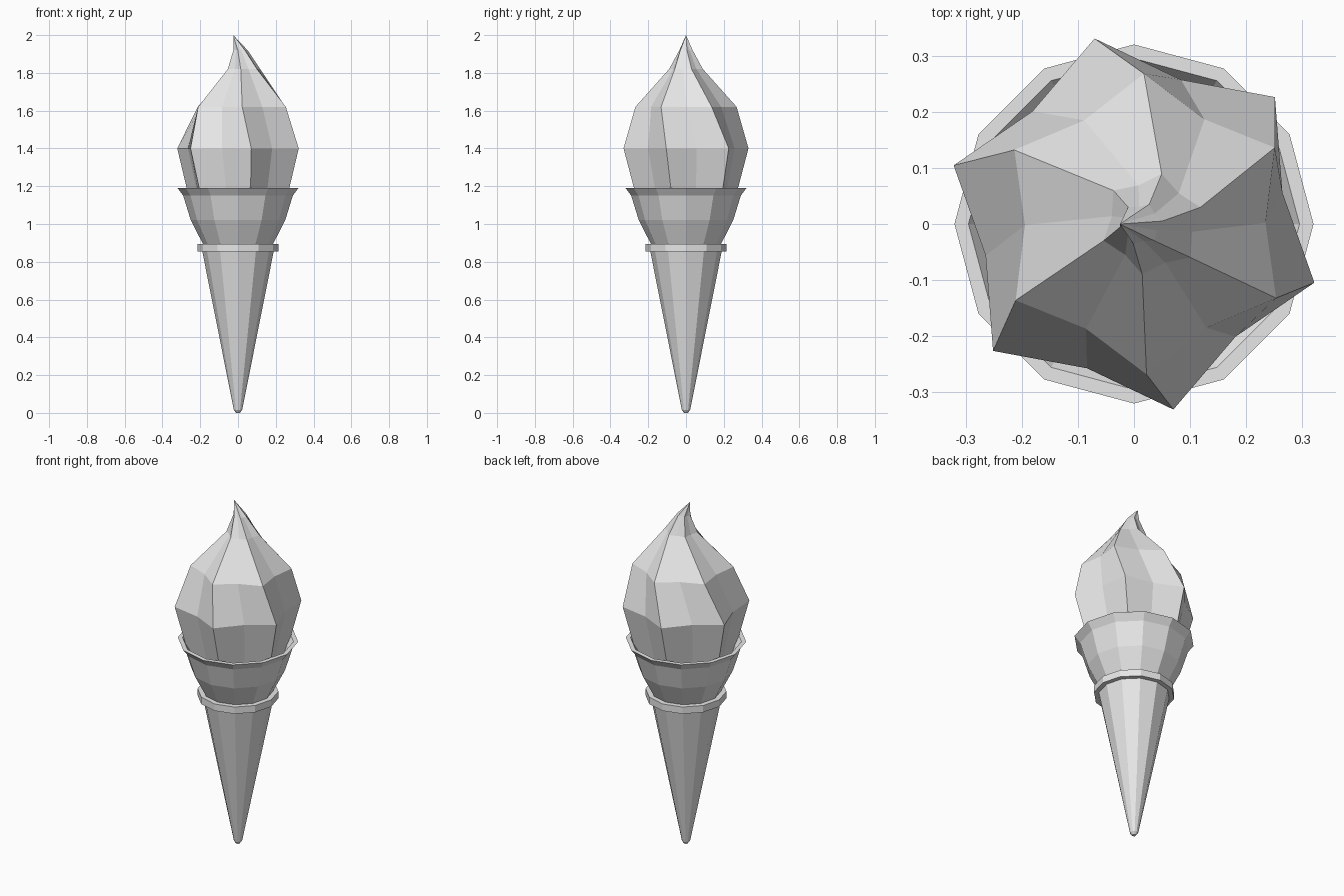
import bpy
import bmesh
from math import cos, sin, radians

cube = bpy.data.objects.get("Cube")
if cube:
    bpy.data.objects.remove(cube, do_unlink=True)

grey = bpy.data.materials.new("plain_grey")
grey.use_nodes = True
colour = (0.8, 0.8, 0.8, 1)
grey.diffuse_color = colour
grey.node_tree.nodes["Principled BSDF"].inputs["Base Color"].default_value = colour

SIDES = 12


def ring_points(z, radius, twist=0, shift=0, valley=1):
    """Twelve points round a level; every second one is pulled in to the valley."""
    points = []
    for i in range(SIDES):
        a = radians(twist + i * 360 / SIDES)
        r = radius * (valley if i % 2 else 1)
        points.append((shift + r * cos(a), r * sin(a), z))
    return points


def loft(name, levels, tip=None, closed=False):
    """Skin a stack of rings; end in a tip, in flat caps, or loop back to the start."""
    bm = bmesh.new()
    rings = [[bm.verts.new(p) for p in level] for level in levels]
    pairs = list(zip(rings, rings[1:]))
    if closed:
        pairs.append((rings[-1], rings[0]))
    for low, high in pairs:
        for i in range(SIDES):
            j = (i + 1) % SIDES
            bm.faces.new((low[i], low[j], high[j], high[i]))
    if not closed:
        bm.faces.new(rings[0][::-1])
        if tip:
            top = bm.verts.new(tip)
            for i in range(SIDES):
                bm.faces.new((rings[-1][i], rings[-1][(i + 1) % SIDES], top))
        else:
            bm.faces.new(rings[-1])
    bmesh.ops.recalc_face_normals(bm, faces=bm.faces)
    mesh = bpy.data.meshes.new(name)
    bm.to_mesh(mesh)
    bm.free()
    mesh.materials.append(grey)
    obj = bpy.data.objects.new(name, mesh)
    bpy.context.collection.objects.link(obj)
    return obj


def lathe(name, profile, closed=False):
    return loft(name, [ring_points(z, r) for z, r in profile], closed=closed)


# Tapered lower cone with a blunt point
lathe("cone", [(0, 0.01), (0.015, 0.022), (0.87, 0.192)])

# Raised band between cone and cup
lathe("collar", [(0.855, 0.18), (0.855, 0.215), (0.895, 0.215), (0.895, 0.18)], closed=True)

# Flared cup: outside wall, flat rim, then inside wall down to the floor
lathe("cup", [(0.87, 0.18), (0.895, 0.186), (1.02, 0.25), (1.15, 0.29), (1.19, 0.32),
              (1.19, 0.295), (1.15, 0.268), (1.02, 0.228), (0.92, 0.17)])

# Six-ridged twisted swirl: height, ridge radius, twist, sideways shift
swirl = [(1.05, 0.247, 45, 0), (1.4, 0.338, 42, 0), (1.62, 0.268, 30.5, 0.02),
         (1.82, 0.091, 19, 0.032), (1.92, 0.038, 8, 0.013)]
loft("ice_cream_swirl",
     [ring_points(z, r, twist, shift, 0.8) for z, r, twist, shift in swirl],
     tip=(-0.025, 0, 2))
